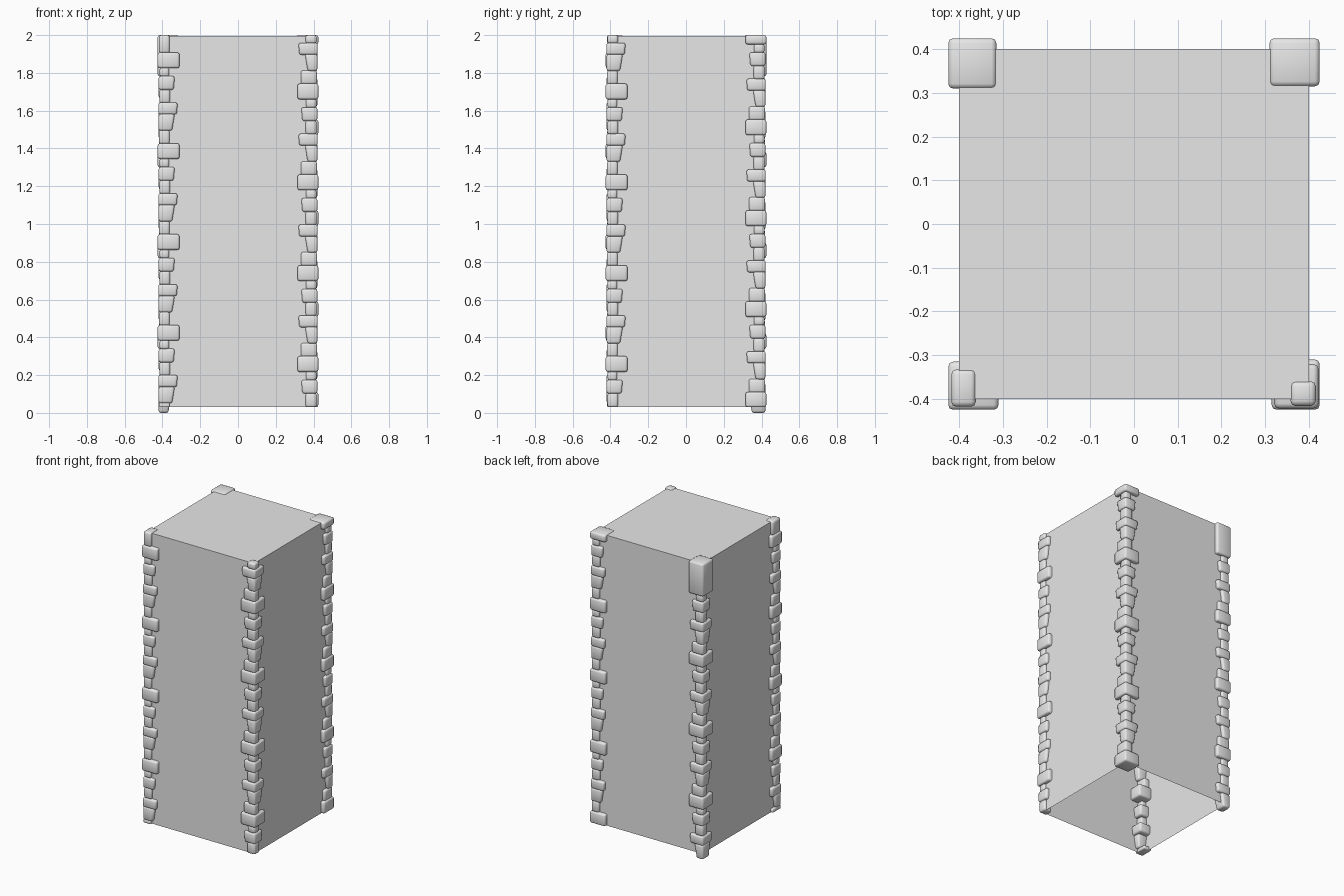
import bpy, bmesh, math
from mathutils import Matrix

cube = bpy.data.objects.get("Cube")
if cube:
    bpy.data.objects.remove(cube, do_unlink=True)

# One plain stone colour
stone = bpy.data.materials.new("pale_grey_stone")
stone.use_nodes = True
grey = (0.8, 0.8, 0.8, 1)
stone.diffuse_color = grey
stone.node_tree.nodes["Principled BSDF"].inputs["Base Color"].default_value = grey

HALF, FLOOR, TOP = 0.4, 0.03, 2.0


def add_object(name, bm):
    mesh = bpy.data.meshes.new(name)
    bm.to_mesh(mesh)
    bm.free()
    mesh.materials.append(stone)
    obj = bpy.data.objects.new(name, mesh)
    bpy.context.collection.objects.link(obj)
    return obj


# Tower walls: a plain box, open underneath
bm = bmesh.new()
bmesh.ops.create_cube(bm, size=1)
height = TOP - 0.006 - FLOOR
bmesh.ops.scale(bm, vec=(HALF * 2, HALF * 2, height), verts=bm.verts)
bmesh.ops.translate(bm, vec=(0, 0, FLOOR + height / 2), verts=bm.verts)
bm.normal_update()
underside = [f for f in bm.faces if f.normal.z < -0.5]
bmesh.ops.delete(bm, geom=underside, context='FACES')
add_object("tower_walls", bm)

# Repeating stones from the top down:
# height, inner edge on side face, inner edge on front face, outer edge, taper
STONES = [
    (0.080, 0.310, 0.315, 0.425, 0.000),
    (0.045, 0.365, 0.360, 0.415, 0.000),
    (0.070, 0.335, 0.335, 0.420, 0.006),
    (0.070, 0.360, 0.358, 0.416, 0.000),
    (0.060, 0.320, 0.320, 0.422, 0.004),
    (0.086, 0.335, 0.355, 0.420, 0.014),
    (0.070, 0.362, 0.333, 0.418, 0.000),
]
PERIOD = sum(s[0] for s in STONES)


def stone_stack(wide_z, base):
    """Stones that fit between base and top, trimmed at both ends."""
    stack = []
    z = wide_z + STONES[0][0] / 2 + PERIOD
    i = 0
    while z > base + 0.01:
        h, side, front, out, taper = STONES[i % len(STONES)]
        low = z - h
        if low < 1.96:
            high = TOP if not stack else z
            if low < base + 0.01:
                low = base
            stack.append((low, high, side, front, out, taper))
        z -= h
        i += 1
    return stack


def add_stone(bm, low, high, side, front, out, taper):
    part = bmesh.new()
    bmesh.ops.create_cube(part, size=1)
    for v in part.verts:
        upper = v.co.z > 0
        inset = 0 if upper else taper
        v.co.x = out if v.co.x > 0 else front + inset
        v.co.y = -out if v.co.y < 0 else -(side + inset)
        # Neighbouring stones overlap a little
        v.co.z = min(TOP, high + 0.003) if upper else low
    bmesh.ops.bevel(part, geom=part.edges[:], offset=min(0.011, (high - low) * 0.25),
                    segments=2, profile=0.5, affect='EDGES', clamp_overlap=True)
    temp = bpy.data.meshes.new("temp_stone")
    part.to_mesh(temp)
    part.free()
    bm.from_mesh(temp)
    bpy.data.meshes.remove(temp)


# Corner columns: the same pattern turned a quarter and slid down each time
CORNERS = [
    ("front_right_corner_stones", -1, 1.865, FLOOR),
    ("front_left_corner_stones", 0, 1.70, FLOOR),
    ("back_left_corner_stones", 1, 1.51, FLOOR),
    ("back_right_corner_stones", 2, 1.34, 0.0),
]
for name, turns, wide_z, base in CORNERS:
    bm = bmesh.new()
    for item in stone_stack(wide_z, base):
        add_stone(bm, *item)
    bm.transform(Matrix.Rotation(turns * math.pi / 2, 4, 'Z'))
    obj = add_object(name, bm)
    bpy.ops.object.select_all(action='DESELECT')
    obj.select_set(True)
    bpy.context.view_layer.objects.active = obj
    bpy.ops.object.shade_smooth_by_angle(angle=math.radians(50))
